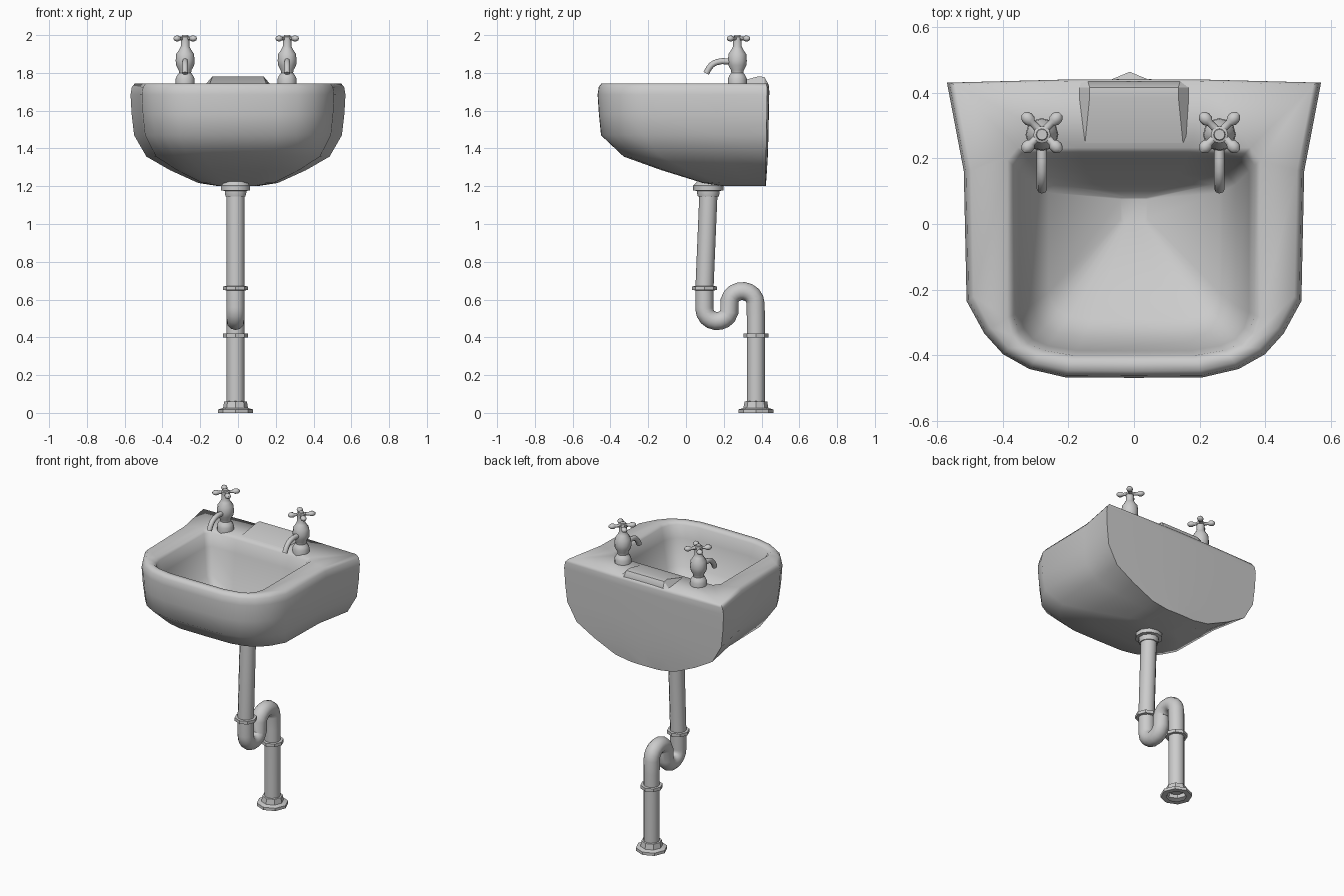
import bpy, bmesh
from math import sin, cos, pi, radians
from mathutils import Vector

if "Cube" in bpy.data.objects:
    bpy.data.objects.remove(bpy.data.objects["Cube"])


def finish(name, bm, angle=40):
    bmesh.ops.recalc_face_normals(bm, faces=bm.faces)
    me = bpy.data.meshes.new(name)
    bm.to_mesh(me)
    bm.free()
    ob = bpy.data.objects.new(name, me)
    bpy.context.collection.objects.link(ob)
    bpy.ops.object.select_all(action='DESELECT')
    ob.select_set(True)
    bpy.context.view_layer.objects.active = ob
    bpy.ops.object.shade_smooth_by_angle(angle=radians(angle))
    return ob


def loft(bm, rings, cap_start=False, cap_end=False):
    vs = [[bm.verts.new(p) for p in r] for r in rings]
    n = len(vs[0])
    for a, b in zip(vs, vs[1:]):
        for i in range(n):
            j = (i + 1) % n
            bm.faces.new((a[i], a[j], b[j], b[i]))
    if cap_start:
        bm.faces.new(vs[0])
    if cap_end:
        bm.faces.new(vs[-1])
    return vs


def lathe(name, profile, x, y, n=10, cap=(True, True), angle=40):
    bm = bmesh.new()
    rings = [[(x + r * cos(pi / 2 + 2 * pi * k / n), y + r * sin(pi / 2 + 2 * pi * k / n), z)
              for k in range(n)] for r, z in profile]
    loft(bm, rings, *cap)
    return finish(name, bm, angle)


def tube(name, path, r, x, n=10):
    # sweep a round section along a path of (y, z) points
    pts = [Vector((x, y, z)) for y, z in path]
    rings = []
    for i, p in enumerate(pts):
        t = (pts[min(i + 1, len(pts) - 1)] - pts[max(i - 1, 0)]).normalized()
        side = Vector((1, 0, 0)).cross(t)
        rings.append([p + r * (cos(2 * pi * k / n) * Vector((1, 0, 0)) + sin(2 * pi * k / n) * side)
                      for k in range(n)])
    bm = bmesh.new()
    loft(bm, rings, True, True)
    return finish(name, bm, 50)


def arc(cy, cz, ry, rz, a0, a1, n):
    return [(cy + ry * cos(radians(a0 + (a1 - a0) * i / n)),
             cz + rz * sin(radians(a0 + (a1 - a0) * i / n))) for i in range(n + 1)]


# Basin: outer shell, rim and bowl as one loft; half outlines are (width share, back-to-front share)
OUTER = [(0, -.012), (.4, -.01), (1, 0), (.91, .30), (.895, .74),
         (.80, .85), (.70, .92), (.56, .97), (.37, .998), (0, 1)]
INNER = [(0, 0), (.45, 0), (.92, 0), (1, .06), (1, .80),
         (.96, .88), (.88, .94), (.75, .975), (.5, 1), (0, 1)]


def outline(shape, hw, yb, yf, z):
    half = [(u * hw, yb + (yf - yb) * t, z) for u, t in shape]
    return half + [(-x, y, z) for x, y, z in half[-2:0:-1]]


bm = bmesh.new()
levels = [
    (OUTER, .10, .42, .20, 1.20),
    (OUTER, .21, .42, .09, 1.217),
    (OUTER, .36, .422, -.13, 1.285),
    (OUTER, .485, .424, -.33, 1.357),
    (OUTER, .55, .426, -.45, 1.47),
    (OUTER, .563, .428, -.461, 1.58),
    (OUTER, .569, .430, -.468, 1.685),
    (OUTER, .562, .430, -.462, 1.725),
    (OUTER, .545, .424, -.447, 1.745),
    (INNER, .385, .232, -.415, 1.745),
    (INNER, .367, .215, -.400, 1.728),
    (INNER, .35, .195, -.385, 1.65),
    (INNER, .31, .15, -.345, 1.49),
    (INNER, .26, .12, -.29, 1.43),
    (INNER, .04, .08, .0, 1.32),
]
loft(bm, [outline(*lv) for lv in levels], True, True)
finish("basin", bm, 75)

# Raised ledge at the middle of the back deck
bm = bmesh.new()
loft(bm, [[(s * w, y, z) for s, w, z in
           ((-1, wb, 1.735), (1, wb, 1.735), (1, wt, zt), (-1, wt, zt))]
          for y, wb, wt, zt in ((.235, .165, .15, 1.742), (.385, .175, .135, 1.782),
                                (.415, .175, .135, 1.778), (.434, .17, .14, 1.745))], True, True)
finish("back_ledge", bm, 30)

# Taps: turned body, spout and cross handle
for side, x in (("left", -.28), ("right", .26)):
    ty = .272
    lathe(side + "_tap_body",
          [(.05, 1.735), (.05, 1.77), (.043, 1.785), (.032, 1.80), (.034, 1.815), (.048, 1.84),
           (.05, 1.865), (.047, 1.90), (.03, 1.925), (.023, 1.94), (.023, 1.975), (.026, 1.975),
           (.026, 1.99), (.018, 1.993), (.016, 2.0)], x, ty, 12)
    tube(side + "_tap_spout",
         [(.25, 1.86), (.19, 1.862)] + arc(.185, 1.785, .075, .075, 95, 155, 5) + [(.107, 1.797)],
         .016, x, 8)
    bm = bmesh.new()
    prof = [(.009, .012), (.042, .011), (.05, .018), (.064, .019), (.072, .016), (.081, .007)]
    for q in range(4):
        a = pi / 4 + q * pi / 2
        d, s = Vector((cos(a), sin(a), 0)), Vector((-sin(a), cos(a), 0))
        c = Vector((x, ty + .006, 1.982))
        loft(bm, [[c + d * l + r * (s * cos(k * pi / 4) + Vector((0, 0, .85 * sin(k * pi / 4))))
                   for k in range(8)] for l, r in prof], True, True)
    finish(side + "_tap_handle", bm, 50)

# Drain pipe with S-shaped trap
px = -.013
trap = ([(.12, 1.19), (.098, .665), (.098, .56)]
        + arc(.165, .548, .067, .062, 180, 345, 8)
        + arc(.298, .58, .070, .065, 165, 0, 8)
        + [(.370, .50), (.370, .04)])
tube("drain_pipe", trap, .048, px, 12)

# Pipe collars and floor flange
lathe("drain_flange", [(.055, 1.145), (.06, 1.165), (.06, 1.175), (.08, 1.178), (.08, 1.203), (.06, 1.225)],
      px, .118, 10)
for name, y, z in (("upper_collar", .098, .66), ("lower_collar", .37, .41)):
    lathe(name, [(.05, z - .011), (.066, z - .01), (.066, z + .01), (.05, z + .011)], px, y, 8, angle=30)
lathe("floor_flange", [(.06, 0), (.093, 0), (.093, .018), (.066, .026), (.06, .06), (.046, .062)],
      px, .37, 8, (False, False), 30)
